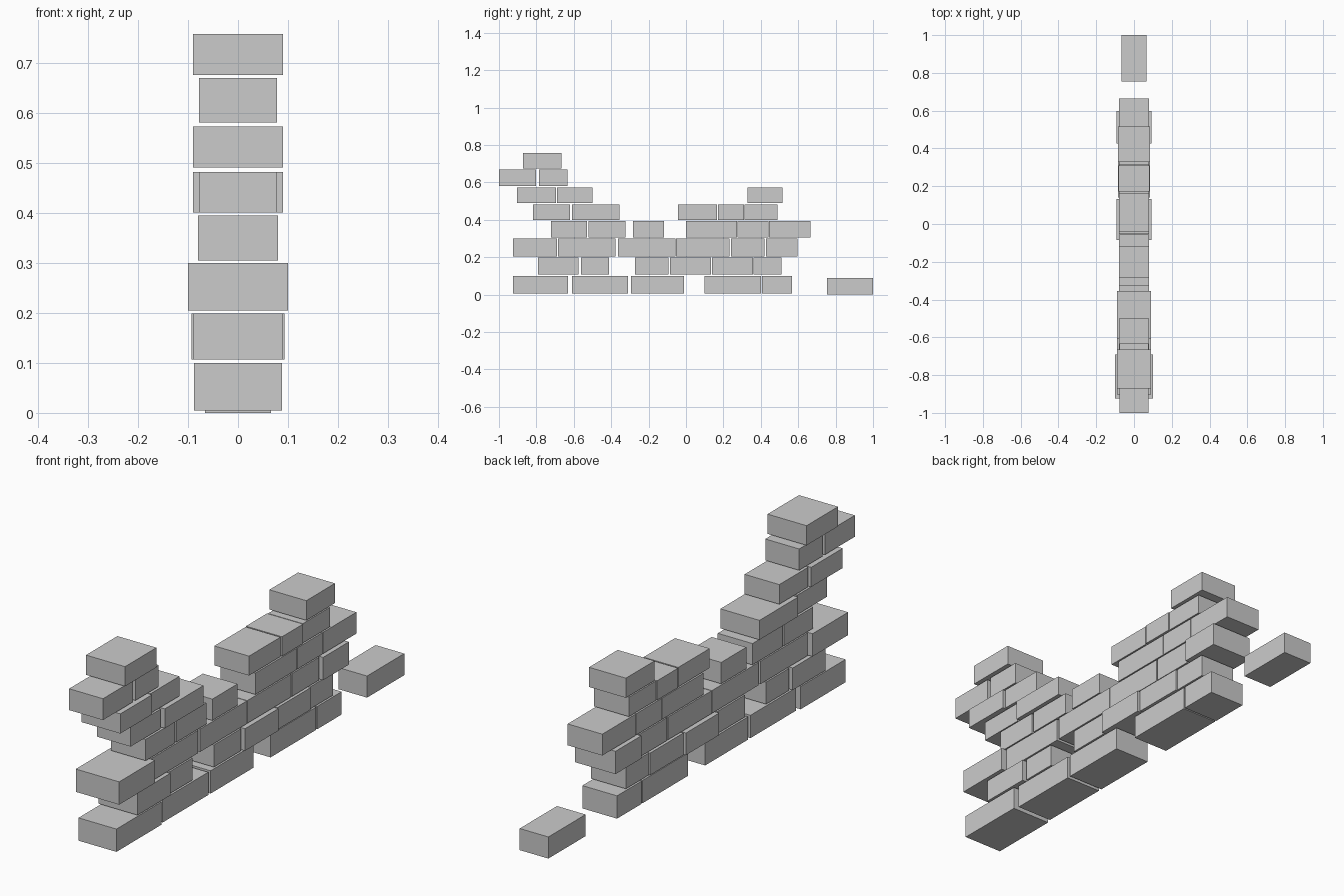
import bpy

D = 0.08  # usual half thickness of a brick

# Each course: bottom z, top z, bricks as (y start, y end, half thickness)
COURSES = [
    (0.005, 0.10, [(-0.925, -0.63, 0.0875), (-0.61, -0.31, D), (-0.295, -0.012, D),
                   (0.10, 0.40, D), (0.406, 0.568, D)]),
    (0.107, 0.199, [(-0.79, -0.574, 0.09), (-0.562, -0.413, D), (-0.273, -0.093, D),
                    (-0.086, 0.133, 0.093), (0.139, 0.357, 0.085), (0.36, 0.51, D)]),
    (0.205, 0.30, [(-0.925, -0.69, 0.10), (-0.685, -0.376, D), (-0.364, -0.056, D),
                   (-0.053, 0.233, D), (0.24, 0.42, D), (0.427, 0.597, 0.093)]),
    (0.305, 0.394, [(-0.722, -0.53, D), (-0.52, -0.323, D), (-0.283, -0.117, D),
                    (0.0, 0.272, D), (0.276, 0.442, D), (0.445, 0.665, D)]),
    (0.40, 0.481, [(-0.818, -0.62, 0.078), (-0.61, -0.355, 0.09), (-0.042, 0.165, D),
                   (0.171, 0.309, 0.083), (0.312, 0.49, D)]),
    (0.49, 0.572, [(-0.903, -0.695, 0.09), (-0.69, -0.50, D), (0.328, 0.517, 0.085)]),
    (0.58, 0.669, [(-1.0, -0.803, 0.078), (-0.786, -0.633, 0.078)]),
    (0.675, 0.757, [(-0.872, -0.665, 0.09)]),
]


def brick(name, y0, y1, half, z0, z1):
    bpy.ops.mesh.primitive_cube_add(size=1, location=(0, (y0 + y1) / 2, (z0 + z1) / 2))
    ob = bpy.context.object
    ob.name = name
    ob.scale = (2 * half, y1 - y0, z1 - z0)
    bpy.ops.object.transform_apply(location=False, rotation=False, scale=True)


# Ruined wall
for row, (z0, z1, bricks) in enumerate(COURSES, 1):
    for i, (y0, y1, half) in enumerate(bricks, 1):
        brick(f"course_{row}_brick_{i}", y0, y1, half, z0, z1)

# Loose brick lying on the ground
brick("fallen_brick", 0.755, 1.0, 0.066, 0.0, 0.09)
